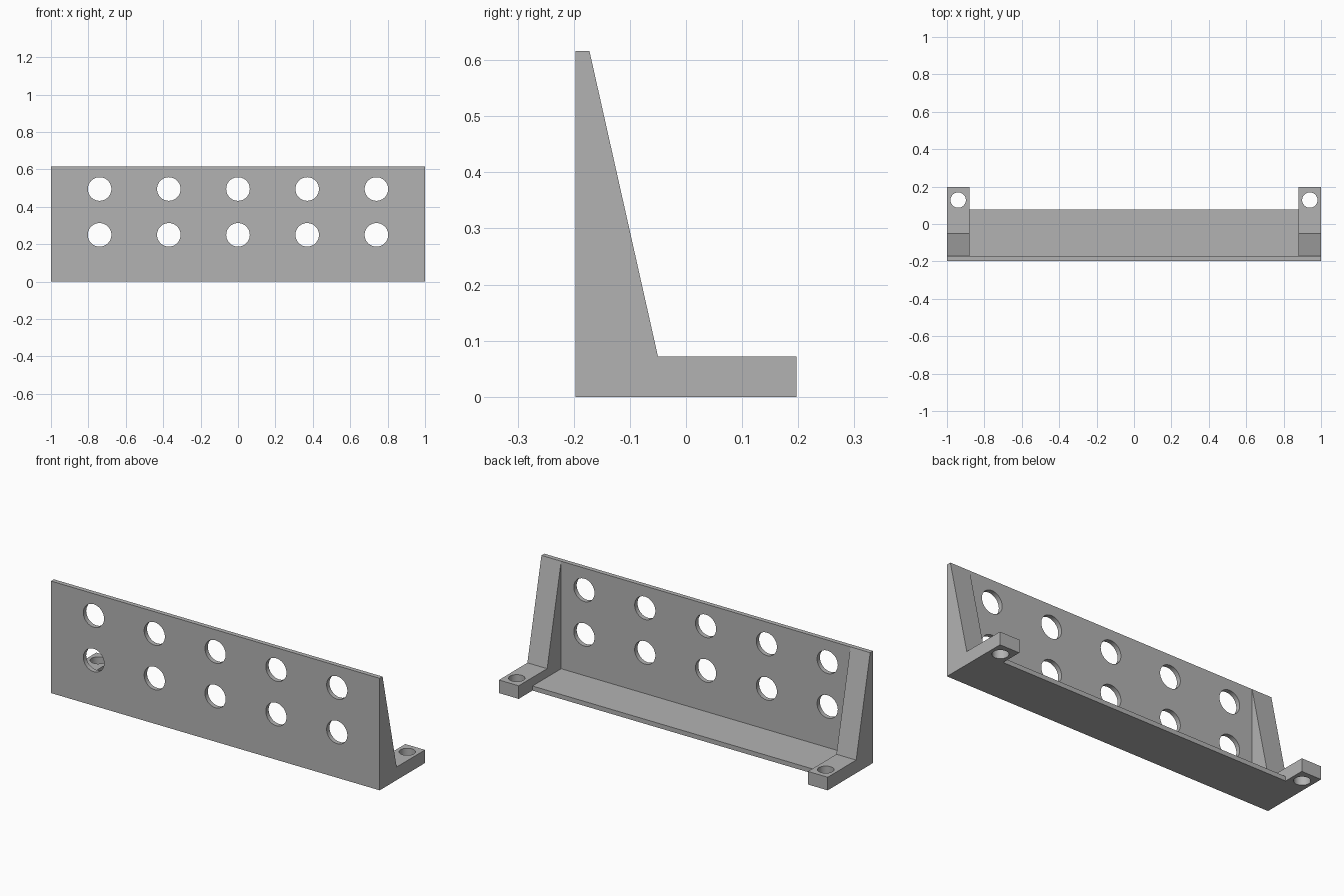
import bpy, bmesh, math
from mathutils import Matrix

cube = bpy.data.objects.get("Cube")
if cube:
    bpy.data.objects.remove(cube, do_unlink=True)

FRONT, BACK, PLATE = -0.197, 0.197, 0.025
HEIGHT, FOOT, WIDTH = 0.616, 0.072, 0.12

grey = bpy.data.materials.new("plain grey")
grey.use_nodes = True
colour = (0.45, 0.45, 0.45, 1)
grey.diffuse_color = colour
grey.node_tree.nodes["Principled BSDF"].inputs["Base Color"].default_value = colour


def add_object(name, bm):
    bmesh.ops.recalc_face_normals(bm, faces=bm.faces[:])
    mesh = bpy.data.meshes.new(name)
    bm.to_mesh(mesh)
    bm.free()
    mesh.materials.append(grey)
    obj = bpy.data.objects.new(name, mesh)
    bpy.context.collection.objects.link(obj)
    return obj


def extrude_profile(name, profile, x0, x1):
    """Sweep a (y, z) outline along x."""
    bm = bmesh.new()
    face = bm.faces.new([bm.verts.new((x0, y, z)) for y, z in profile])
    result = bmesh.ops.extrude_face_region(bm, geom=[face])
    verts = [g for g in result["geom"] if isinstance(g, bmesh.types.BMVert)]
    bmesh.ops.translate(bm, verts=verts, vec=(x1 - x0, 0, 0))
    return add_object(name, bm)


def add_cylinder(bm, place, radius):
    bmesh.ops.create_cone(bm, cap_ends=True, segments=48, radius1=radius,
                          radius2=radius, depth=0.2, matrix=place)


def boolean(target, other, operation):
    mod = target.modifiers.new(other.name, "BOOLEAN")
    mod.operation, mod.object, mod.solver = operation, other, "EXACT"
    bpy.context.view_layer.objects.active = target
    bpy.ops.object.modifier_apply(modifier=mod.name)
    bpy.data.objects.remove(other, do_unlink=True)


# Upright wall and base shelf in one L section
rack = extrude_profile("perforated_bracket", [
    (FRONT, 0), (0.077, 0), (0.077, PLATE), (FRONT + PLATE, PLATE),
    (FRONT + PLATE, HEIGHT), (FRONT, HEIGHT)], -1, 1)

# Tapered end gussets with mounting feet
gusset = [(FRONT, 0), (BACK, 0), (BACK, FOOT), (-0.05, FOOT),
          (FRONT + PLATE, HEIGHT), (FRONT, HEIGHT)]
for name, x in (("right_gusset", -1), ("left_gusset", 1 - WIDTH)):
    boolean(rack, extrude_profile(name, gusset, x, x + WIDTH), "UNION")

# Two rows of holes through the wall, and a bolt hole in each foot
bm = bmesh.new()
for z in (0.25, 0.495):
    for i in range(-2, 3):
        place = Matrix.Translation((i * 0.37, FRONT, z)) @ Matrix.Rotation(math.pi / 2, 4, "X")
        add_cylinder(bm, place, 0.063)
for side in (-1, 1):
    add_cylinder(bm, Matrix.Translation((side * 0.94, 0.128, 0.04)), 0.041)
cutter = add_object("hole_cutter", bm)
cutter.hide_render = True
boolean(rack, cutter, "DIFFERENCE")

# Smooth hole walls, crisp edges elsewhere
bpy.ops.object.select_all(action="DESELECT")
rack.select_set(True)
bpy.context.view_layer.objects.active = rack
bpy.ops.object.shade_smooth_by_angle(angle=math.radians(30))
